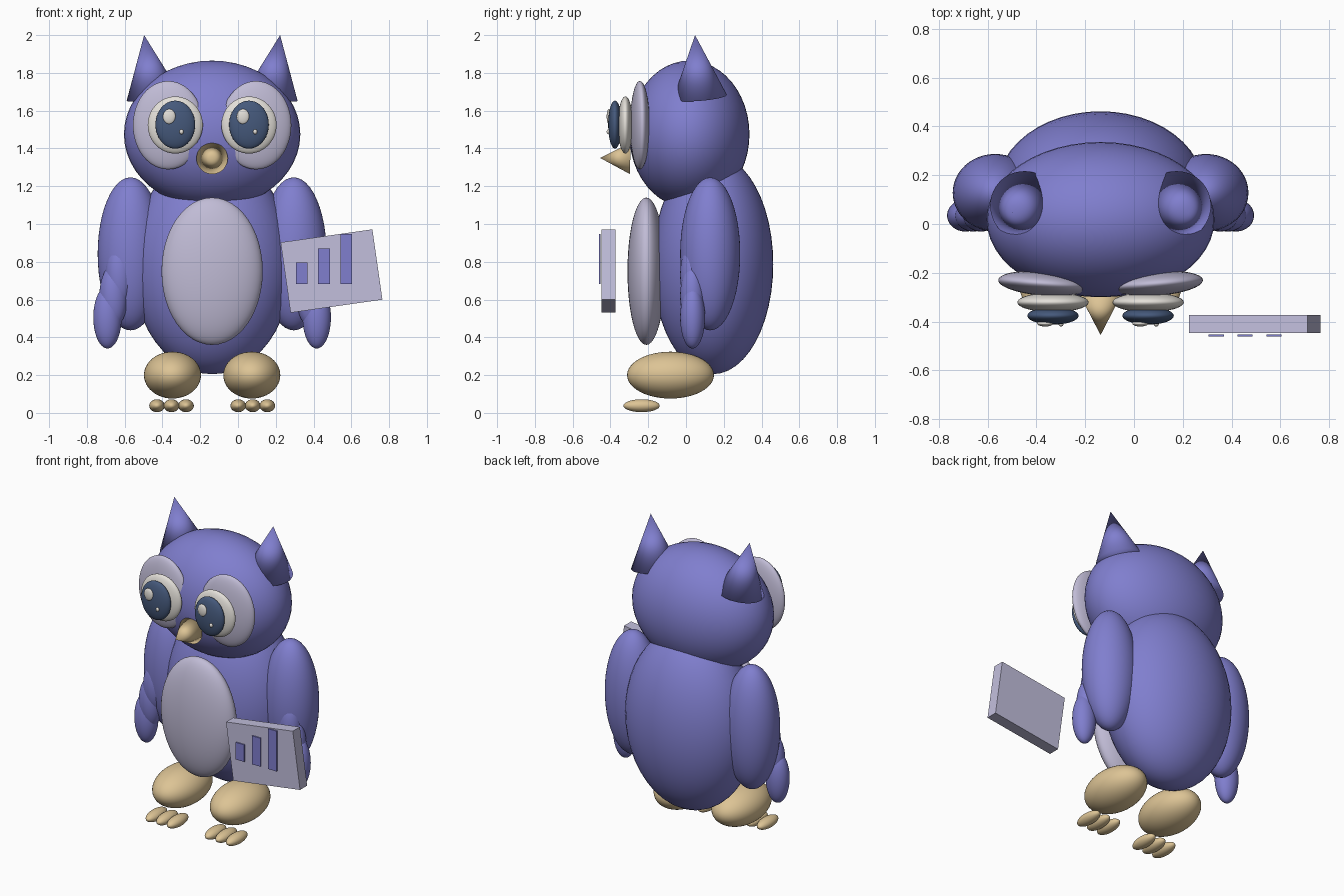
import bpy
from math import radians
from mathutils import Vector

cube = bpy.data.objects.get("Cube")
if cube:
    bpy.data.objects.remove(cube, do_unlink=True)

AXIS = -0.137  # the bird stands left of centre, the board balances it


def material(name, r, g, b):
    m = bpy.data.materials.new(name)
    m.use_nodes = True
    m.diffuse_color = (r, g, b, 1)
    bsdf = m.node_tree.nodes["Principled BSDF"]
    bsdf.inputs["Base Color"].default_value = (r, g, b, 1)
    bsdf.inputs["Roughness"].default_value = 0.7
    return m


purple = material("purple_feathers", 0.215, 0.21, 0.62)
lavender = material("pale_lavender", 0.53, 0.50, 0.67)
board_lilac = material("board_lilac", 0.54, 0.52, 0.72)
cream = material("eye_white", 0.78, 0.75, 0.70)
navy = material("iris_blue", 0.06, 0.10, 0.20)
tan = material("beak_tan", 0.72, 0.55, 0.30)


def finish(name, mat, smooth=True):
    ob = bpy.context.object
    ob.name = name
    ob.data.materials.append(mat)
    if smooth:
        bpy.ops.object.shade_smooth()
    return ob


def ellipsoid(name, mat, centre, radii, turn=0):
    bpy.ops.mesh.primitive_uv_sphere_add(segments=48, ring_count=24, location=centre)
    bpy.context.object.scale = radii
    bpy.context.object.rotation_euler.z = radians(turn)
    return finish(name, mat)


def cone(name, mat, tip, base, radius):
    tip, base = Vector(tip), Vector(base)
    along = tip - base
    bpy.ops.mesh.primitive_cone_add(vertices=48, radius1=radius, depth=along.length,
                                    location=(tip + base) / 2)
    ob = bpy.context.object
    ob.rotation_euler = along.to_track_quat('Z', 'Y').to_euler()
    return finish(name, mat)


def box(name, mat, centre, size, turn=0):
    bpy.ops.mesh.primitive_cube_add(size=1, location=centre)
    ob = bpy.context.object
    ob.scale = size
    ob.rotation_euler.y = radians(turn)
    return finish(name, mat, smooth=False)


# Trunk and head
ellipsoid("body", purple, (AXIS, 0.143, 0.787), (0.425, 0.319, 0.582))
ellipsoid("belly", lavender, (AXIS, -0.21, 0.75), (0.268, 0.10, 0.39))
ellipsoid("head", purple, (AXIS, 0.018, 1.475), (0.467, 0.318, 0.39))
cone("beak", tan, (AXIS, -0.455, 1.35), (AXIS, -0.295, 1.347), 0.083)

for side, s in (("right", -1), ("left", 1)):
    def at(x, y, z):
        return (AXIS + s * x, y, z)

    # Ear tuft
    cone(side + "_ear", purple, at(0.36, 0.048, 2.0), at(0.311, 0.074, 1.673), 0.143)

    # Eye in layers, from face patch to highlights
    ellipsoid(side + "_eye_patch", lavender, at(0.233, -0.244, 1.523),
              (0.187, 0.05, 0.234), s * 4.5)
    ellipsoid(side + "_eye_white", cream, at(0.195, -0.321, 1.524), (0.146, 0.04, 0.151))
    ellipsoid(side + "_iris", navy, at(0.195, -0.376, 1.526), (0.105, 0.036, 0.127))
    for name, dx, dz, r in (("large", -0.032, 0.043, 0.033), ("small", 0.033, -0.038, 0.011)):
        x, y, z = at(0.195, -0.408, 1.526)
        ellipsoid(f"{side}_{name}_highlight", cream, (x + dx, y, z + dz), (r, 0.012, r * 1.2))

    # Wing with three overlapping tip feathers
    ellipsoid(side + "_wing", purple, at(0.432, 0.128, 0.842), (0.174, 0.159, 0.405))
    for i in range(3):
        ellipsoid(f"{side}_wing_feather_{i + 1}", purple,
                  at(0.49 + 0.032 * i, 0.035, 0.73 - 0.112 * i), (0.075, 0.066, 0.165))

    # Foot and toes
    ellipsoid(side + "_foot", tan, at(0.21, -0.082, 0.20), (0.151, 0.23, 0.124))
    for i in (-1, 0, 1):
        ellipsoid(f"{side}_toe_{i + 2}", tan, at(0.215 + 0.077 * i, -0.235, 0.038),
                  (0.041, 0.096, 0.034))

# Tilted board with three chart bars floating just in front
box("board", board_lilac, (0.495, -0.41, 0.751), (0.491, 0.074, 0.376), -8.1)
for i, height in enumerate((0.112, 0.187, 0.265)):
    box(f"chart_bar_{i + 1}", purple, (0.337 + 0.118 * i, -0.457, 0.683 + height / 2),
        (0.062, 0.008, height))
